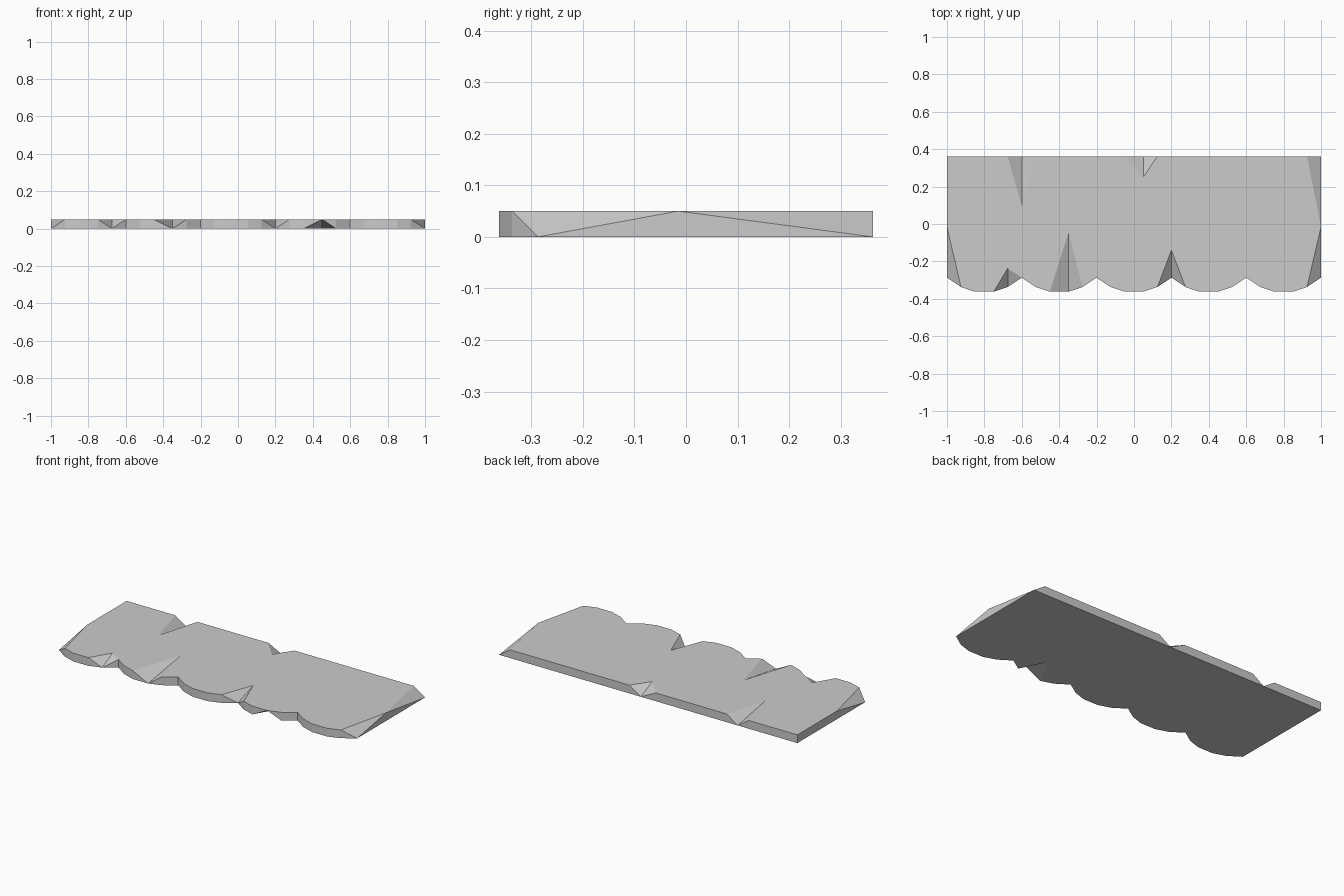
import bpy, bmesh

if "Cube" in bpy.data.objects:
    bpy.data.objects.remove(bpy.data.objects["Cube"])

H = 0.05          # slab thickness
BACK = 0.362      # back edge y

# scalloped front edge: five identical lobes, then the straight back edge
lobe = [(0, -0.287), (0.075, -0.337), (0.15, -0.362), (0.25, -0.362), (0.325, -0.337)]
front = [(round(-1 + 0.4 * k + x, 3), y) for k in range(5) for x, y in lobe] + [(1.0, -0.287)]
back = [(x, BACK) for x, _ in reversed(front)]
outline = front + back

# chips: edge corner at x is pushed inward to a new y
top_chips = {
    "front": {-1.0: -0.015, -0.675: -0.237, -0.35: -0.045, 0.2: -0.14, 1.0: -0.015},
    "back": {-0.6: 0.095, 0.05: 0.25, 1.0: -0.015},
}
bottom_chips = {"front": {0.45: -0.185}, "back": {}}


def ring(bm, z, chips):
    verts, moved = [], []
    for x, y in outline:
        new_y = chips["back" if y > 0 else "front"].get(x)
        moved.append(new_y is not None)
        verts.append(bm.verts.new((x, y if new_y is None else new_y, z)))
    return verts, moved


bm = bmesh.new()
b, b_moved = ring(bm, 0, bottom_chips)
t, t_moved = ring(bm, H, top_chips)

# rim, with the diagonal chosen so each chip forms a clean facet
n = len(outline)
for i in range(n):
    j = (i + 1) % n
    if t_moved[i] or b_moved[j]:
        bm.faces.new((b[i], b[j], t[j]))
        bm.faces.new((b[i], t[j], t[i]))
    elif t_moved[j] or b_moved[i]:
        bm.faces.new((b[i], b[j], t[i]))
        bm.faces.new((b[j], t[j], t[i]))
    else:
        bm.faces.new((b[i], b[j], t[j], t[i]))

# top and underside
bm.faces.new(t)
bm.faces.new(list(reversed(b)))
bmesh.ops.remove_doubles(bm, verts=bm.verts[:], dist=0.0005)
bmesh.ops.triangulate(bm, faces=[f for f in bm.faces if len(f.verts) > 4])

mesh = bpy.data.meshes.new("chipped_scalloped_slab")
bm.to_mesh(mesh)
bm.free()
slab = bpy.data.objects.new("chipped_scalloped_slab", mesh)
bpy.context.collection.objects.link(slab)
